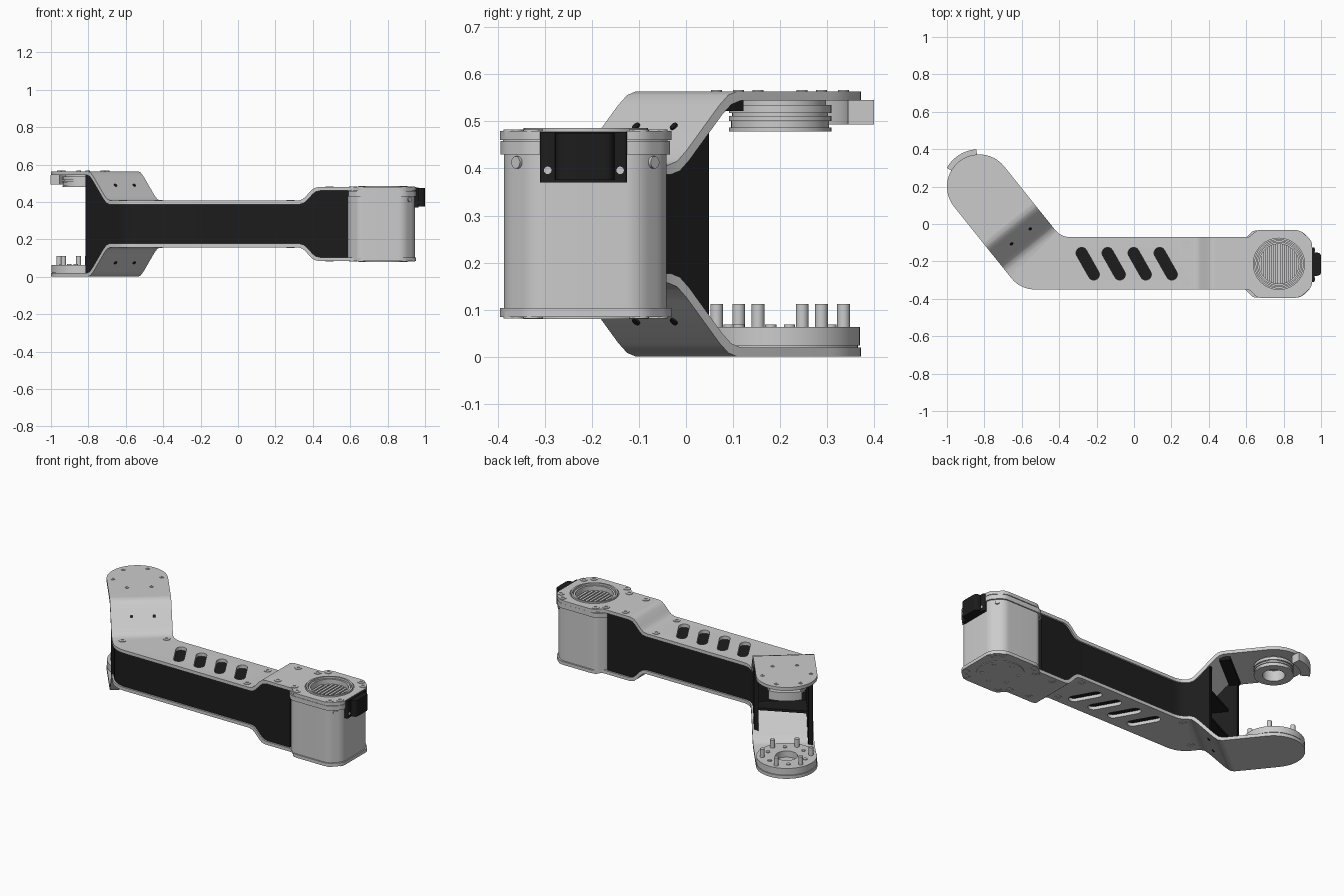
import bpy, bmesh, math
from mathutils import Vector, Matrix

if "Cube" in bpy.data.objects:
    bpy.data.objects.remove(bpy.data.objects["Cube"])

Z0, T = 0.282, 0.02                        # mid height, plate thickness
N, U = Vector((0.78, 0.6255)), Vector((-0.6255, 0.78))   # across / along the bent end
WRIST, WR = Vector((-0.828, 0.2)), 0.172   # wrist joint
MOTOR = Vector((0.775, -0.213))            # motor joint
# rise of the plate along x (motor end) and along U (wrist end)
XP = [(.32, 0), (.343, .006), (.36, .02), (.39, .053), (.407, .067), (.43, .073)]
SP = [(.23, 0), (.255, .008), (.28, .03), (.37, .127), (.395, .149), (.42, .157)]
SHIFT = 0.008

black = bpy.data.materials.new("black_plastic")
black.diffuse_color = (0.012, 0.012, 0.012, 1)
black.use_nodes = True
black.node_tree.nodes["Principled BSDF"].inputs["Base Color"].default_value = black.diffuse_color


def interp(tab, v):
    if v <= tab[0][0]:
        return 0
    for (a, ha), (b, hb) in zip(tab, tab[1:]):
        if v <= b:
            return ha + (hb - ha) * (v - a) / (b - a)
    return tab[-1][1]


def outer(x, y, d=0):
    return 0.125 + interp(XP, x - d) + interp(SP, U.dot(Vector((x, y))) - d)


def inner(x, y):
    return outer(x, y, SHIFT) - T


def at(n, s):
    return N * n + U * s


def circle(c, r, n=48, a0=0.0):
    return [(c[0] + r * math.cos(a0 + i * math.tau / n), c[1] + r * math.sin(a0 + i * math.tau / n)) for i in range(n)]


def ring_pts(c, r, n, a0):
    return circle(c, r, n, math.radians(a0))


def fillet(pts):
    """Round the corners of a polygon of (x, y, cut length)."""
    out = []
    for i, (x, y, r) in enumerate(pts):
        p = Vector((x, y))
        if r == 0:
            out.append(p)
            continue
        a, b = Vector(pts[i - 1][:2]), Vector(pts[(i + 1) % len(pts)][:2])
        a, b = p + (a - p).normalized() * r, p + (b - p).normalized() * r
        for k in range(8):
            t = k / 7
            out.append(a * (1 - t) ** 2 + p * 2 * t * (1 - t) + b * t * t)
    return out


def finish(name, bm, mat=None):
    me = bpy.data.meshes.new(name)
    bmesh.ops.recalc_face_normals(bm, faces=bm.faces)
    bm.to_mesh(me)
    bm.free()
    ob = bpy.data.objects.new(name, me)
    bpy.context.collection.objects.link(ob)
    if mat:
        me.materials.append(mat)
    return ob


def slab(name, loops, bottom, top, mat=None, cuts=False):
    """Extruded outline with holes; bottom and top are heights or functions."""
    cu = bpy.data.curves.new(name, 'CURVE')
    cu.dimensions, cu.fill_mode, cu.extrude = '2D', 'BOTH', 0.5
    for lp in loops:
        sp = cu.splines.new('POLY')
        sp.points.add(len(lp) - 1)
        for pt, p in zip(sp.points, lp):
            pt.co = (p[0], p[1], 0, 1)
        sp.use_cyclic_u = True
    tmp = bpy.data.objects.new("tmp", cu)
    bpy.context.collection.objects.link(tmp)
    me = bpy.data.meshes.new_from_object(tmp.evaluated_get(bpy.context.evaluated_depsgraph_get()))
    bm = bmesh.new()
    bm.from_mesh(me)
    bpy.data.objects.remove(tmp)
    bpy.data.curves.remove(cu)
    bpy.data.meshes.remove(me)
    bmesh.ops.remove_doubles(bm, verts=bm.verts, dist=1e-5)
    if cuts:
        for tab, d in ((XP, Vector((1, 0, 0))), (SP, U.to_3d())):
            for v, _ in tab:
                for sh in (0, SHIFT):
                    bmesh.ops.bisect_plane(bm, geom=bm.verts[:] + bm.edges[:] + bm.faces[:], dist=1e-5,
                                           plane_co=d * (v + sh) / d.length_squared, plane_no=d)
    for v in bm.verts:
        z = top if v.co.z > 0 else bottom
        v.co.z = z(v.co.x, v.co.y) if callable(z) else z
    return finish(name, bm, mat)


def rod(name, spots, axis, r, length, mat=None):
    """Set of short cylinders centred on the given points."""
    bm = bmesh.new()
    for p, a in zip(spots, axis):
        m = Matrix.Translation(p) @ Vector(a).to_track_quat('Z', 'Y').to_matrix().to_4x4()
        bmesh.ops.create_cone(bm, cap_ends=True, segments=20, radius1=r, radius2=r, depth=length, matrix=m)
    return finish(name, bm, mat)


# plan outline of the two bent plates
right, left = N.dot(WRIST) + WR, N.dot(WRIST) - WR
plan = [(.615, -.35, .01), (.66, -.395, .02), (.885, -.395, .03), (.953, -.335, .03), (.953, -.091, .03),
        (.885, -.031, .03), (.66, -.031, .02), (.615, -.07, .01), ((right + .07 * N.y) / N.x, -.07, .05)]
a0 = math.atan2(N.y, N.x)
for i in range(29):
    a = a0 + math.pi * i / 28
    plan.append((WRIST.x + WR * math.cos(a), WRIST.y + WR * math.sin(a), 0))
plan.append(((left + .35 * N.y) / N.x, -.35, .08))
plan = fillet(plan)

# slanted slots
slots = []
ax = Vector((-.0325, .0575))
ang = math.atan2(ax.y, ax.x)
for i in range(4):
    c = Vector((-.2475 + .139 * i, -.2125))
    lp = []
    for sgn, st in ((1, -math.pi / 2), (-1, math.pi / 2)):
        for k in range(11):
            t = ang + st + math.pi * k / 10
            lp.append(c + ax * sgn + Vector((math.cos(t), math.sin(t))) * .03)
    slots.append(lp)

slab("upper_plate", [plan] + slots + [circle(MOTOR, .137)],
     lambda x, y: Z0 + inner(x, y), lambda x, y: Z0 + outer(x, y), cuts=True)
slab("lower_plate", [plan] + slots,
     lambda x, y: Z0 - outer(x, y), lambda x, y: Z0 - inner(x, y), cuts=True)

# black arm body with an open pocket at the wrist end
rn, ln = right - .01, left + .01
er, el = at(rn, .35), at(ln, .45)
body = fillet([(.592, -.34, 0), (.592, -.08, 0), ((rn + .08 * N.y) / N.x, -.08, .05), (*er, 0),
               (*at(rn - .025, .357), 0), (*at(rn - .025, .25), 0), (*at(ln + .025, .25), 0),
               (*at(ln + .025, .442), 0), (*el, 0), ((ln + .34 * N.y) / N.x, -.34, .075)])
slab("arm_body", [body], lambda x, y: Z0 - inner(x, y), lambda x, y: Z0 + inner(x, y), black, True)
pocket = [at(rn - .01, .24), at(rn - .01, .33), at(ln + .01, .40), at(ln + .01, .24)]
for z in (.19, .36):
    slab("pocket_rib", [pocket], z, z + .015, black)
slab("upper_wrist_pad", [[at(rn - .02, .40), at(rn - .02, .46), at(ln + .02, .46), at(ln + .02, .40)]],
     .522, .546, black)

# plate screws with hex sockets, top and bottom
spots = [(-.425, -.09), (-.615, -.25), (.28, -.11), (.28, -.31), (.49, -.11), (.49, -.31), (.615, -.10),
         (.615, -.325), (.66, -.06), (.885, -.06), (.925, -.10), (.925, -.325), (.66, -.367), (.885, -.367)]
loops = [lp for p in spots for lp in (circle(p, .021, 20), circle(p, .01, 6))]
wrist_spots = ring_pts(WRIST, .137, 6, 40)
loops += [lp for p in wrist_spots for lp in (circle(p, .012, 14), circle(p, .006, 6))]
slab("upper_screws", loops, lambda x, y: Z0 + outer(x, y) - .01, lambda x, y: Z0 + outer(x, y) + .003)
slab("lower_screws", loops, lambda x, y: Z0 - max(outer(x, y) + .003, 0) if outer(x, y) < .27 else 0.0,
     lambda x, y: Z0 - outer(x, y) + .01)
ramp = [(-.655, -.105), (-.555, -.025)]
for sgn in (1, -1):
    rod("ramp_screws", [(x, y, Z0 + sgn * outer(x, y)) for x, y in ramp],
        [(-U.x, -U.y, sgn * .93)] * 2, .009, .008, black)

# motor case, cap and end rings
def box_plan(g, c):
    x0, x1, y0, y1 = .597 - g, .946 + g, -.387 - g, -.041 + g
    return fillet([(x0 + c * .8, y0, .02), (x1 - c, y0, .03), (x1, y0 + c, .03), (x1, y1 - c, .03),
                   (x1 - c, y1, .03), (x0 + c * .8, y1, .02), (x0, y1 - c * .8, .02), (x0, y0 + c * .8, .02)])


slab("motor_case", [box_plan(0, .06)], .10, .43)
slab("motor_cap", [box_plan(.007, .06), circle(MOTOR, .115)], .43, .458)
slab("motor_cap_seal", [box_plan(.002, .06), circle(MOTOR, .115)], .458, .4625)
slab("motor_rim", [circle(MOTOR, .132), circle(MOTOR, .122)], .45, .486)
slab("motor_inner_rim", [circle(MOTOR, .117), circle(MOTOR, .106)], .43, .477)
bars = []
for i in range(-4, 5):
    x = i * .022
    h = math.sqrt(.108 ** 2 - x * x)
    bars.append([(MOTOR.x + x + a, MOTOR.y + b) for a, b in ((-.007, -h), (.007, -h), (.007, h), (-.007, h))])
slab("motor_grille", bars, .43, .448)
slab("motor_bottom_cover", [circle(MOTOR, .132)] + [circle(p, .011, 14) for p in ring_pts(MOTOR, .1, 6, 30)],
     .08, .09)
corners = [(sx, sy) for sx in (-1, 1) for sy in (-1, 1)]
rod("case_screws", [(.7715 + sx * .145, -.214 + sy * .144, .413) for sx, sy in corners],
    [(sx, sy, 0) for sx, sy in corners], .013, .012)

# black connector on the motor case
slab("connector_plate", [fillet([(.94, -.31, 0), (.966, -.31, .008), (.966, -.125, .008), (.94, -.125, 0)])],
     .37, .477, black)
slab("connector_body", [fillet([(.95, -.28, 0), (1.0, -.275, .02), (1.0, -.155, .02), (.95, -.15, 0)])],
     .375, .475, black)
rod("connector_screws", [(.966, y, .396) for y in (-.294, -.14)], [(1, 0, 0)] * 2, .008, .006)

# upper wrist hub with grooves, and its curved stop tab
for r, z0, z1 in ((.098, .535, .548), (.109, .518, .535), (.102, .511, .518), (.109, .501, .511),
                  (.104, .487, .501), (.109, .479, .487)):
    slab("wrist_hub", [circle(WRIST, r), circle(WRIST, .062)], z0, z1)


def arc(r, a, b, n=14):
    return [WRIST + Vector((math.cos(t), math.sin(t))) * r
            for t in (math.radians(a + (b - a) * i / n) for i in range(n + 1))]


slab("stop_tab", [arc(.2, 94, 150) + arc(.145, 150, 94)], .493, .545)

# lower wrist disc with locating pins
slab("wrist_disc", [circle(WRIST, .17), circle(WRIST, .062)], .024, .063)
slab("wrist_disc_seat", [circle(WRIST, .166)], .018, .025)
rod("wrist_pins", [(x, y, .082) for x, y in wrist_spots], [(0, 0, 1)] * 6, .0135, .06)
slab("wrist_disc_screws", [circle(p, .012, 16) for p in ring_pts(WRIST, .115, 6, 10)], .06, .068)

# shading
for o in bpy.data.objects:
    o.select_set(True)
bpy.context.view_layer.objects.active = bpy.data.objects["motor_case"]
bpy.ops.object.shade_smooth_by_angle(angle=math.radians(32))
